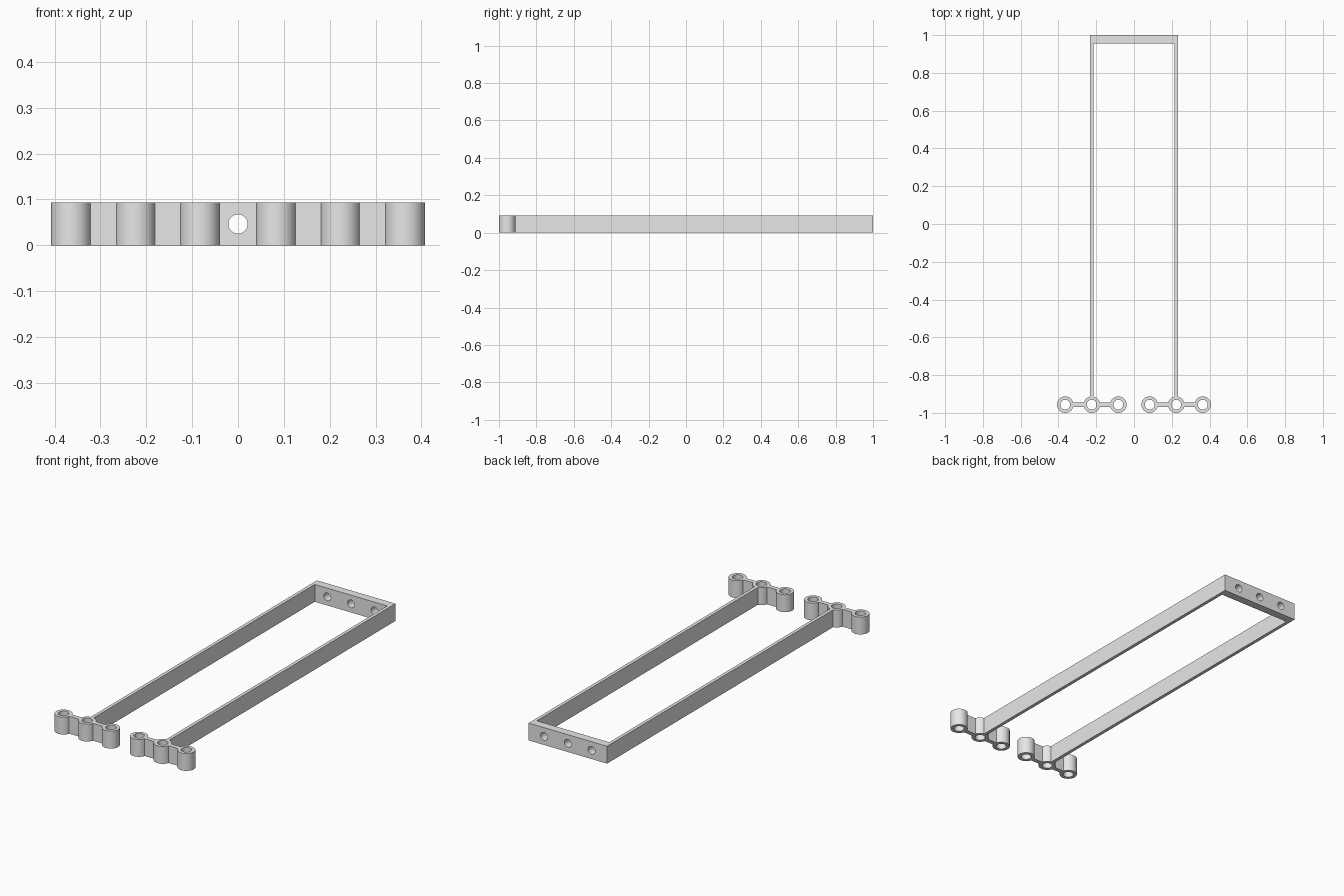
import bpy, bmesh, math

if "Cube" in bpy.data.objects:
    bpy.data.objects.remove(bpy.data.objects["Cube"])

H = 0.093            # height of every part
R_OUT, R_IN = 0.0437, 0.026
Y_RING = -1 + R_OUT
X_ARM, ARM_T = 0.2235, 0.018
PITCH = 0.1405       # spacing of rings and of screw holes
Y_PLATE = 0.956

grey = bpy.data.materials.new("grey")
grey.diffuse_color = (0.8, 0.8, 0.8, 1)
grey.use_nodes = True
grey.node_tree.nodes["Principled BSDF"].inputs["Base Color"].default_value = grey.diffuse_color


def finish(bm, name, smooth=False):
    bmesh.ops.recalc_face_normals(bm, faces=bm.faces)
    me = bpy.data.meshes.new(name)
    bm.to_mesh(me)
    bm.free()
    me.materials.append(grey)
    ob = bpy.data.objects.new(name, me)
    bpy.context.collection.objects.link(ob)
    if smooth:
        bpy.ops.object.select_all(action='DESELECT')
        bpy.context.view_layer.objects.active = ob
        ob.select_set(True)
        bpy.ops.object.shade_smooth_by_angle(angle=math.radians(30))
    return ob


def box(name, x0, x1, y0, y1):
    bm = bmesh.new()
    bmesh.ops.create_cube(bm, size=1)
    for v in bm.verts:
        v.co = (x0 if v.co.x < 0 else x1, y0 if v.co.y < 0 else y1, 0 if v.co.z < 0 else H)
    return finish(bm, name)


def ring(name, x, n=48):
    # rectangular wall section swept round the vertical axis
    bm = bmesh.new()
    section = [(R_IN, 0), (R_OUT, 0), (R_OUT, H), (R_IN, H)]
    loops = []
    for i in range(n):
        a = math.tau * i / n
        loops.append([bm.verts.new((x + r * math.cos(a), Y_RING + r * math.sin(a), z))
                      for r, z in section])
    for i in range(n):
        p, q = loops[i], loops[(i + 1) % n]
        for k in range(4):
            m = (k + 1) % 4
            bm.faces.new((p[k], q[k], q[m], p[m]))
    return finish(bm, name, True)


# two side arms, each with three rings joined by short links
for side, s in (("left", -1), ("right", 1)):
    cx = s * X_ARM
    box(side + "_arm", cx - ARM_T / 2, cx + ARM_T / 2, Y_RING + 0.041, Y_PLATE)
    for k in (-1, 0, 1):
        ring(f"{side}_ring_{k + 2}", cx + k * PITCH)
    for k in (-1, 1):
        a, b = sorted((cx + k * 0.040, cx + k * (PITCH - 0.040)))
        box(f"{side}_link_{'inner' if k * s < 0 else 'outer'}", a, b, Y_RING - 0.012, Y_RING + 0.012)

# back plate with three screw holes
w = X_ARM + ARM_T / 2
plate = box("back_plate", -w, w, Y_PLATE, 1)
bm = bmesh.new()
for k in (-1, 0, 1):
    res = bmesh.ops.create_cone(bm, cap_ends=True, segments=48, radius1=0.021, radius2=0.021, depth=0.2)
    for v in res["verts"]:
        x, y, z = v.co
        v.co = (x + k * PITCH, z + 0.978, y + H / 2)
cutter = finish(bm, "hole_cutter")
cutter.hide_render = True
cutter.hide_viewport = True
mod = plate.modifiers.new("screw_holes", 'BOOLEAN')
mod.operation = 'DIFFERENCE'
mod.object = cutter
mod.solver = 'EXACT'
bpy.context.view_layer.objects.active = plate
bpy.ops.object.modifier_apply(modifier=mod.name)
bpy.ops.object.select_all(action='DESELECT')
plate.select_set(True)
bpy.ops.object.shade_smooth_by_angle(angle=math.radians(30))
bpy.data.objects.remove(cutter)
